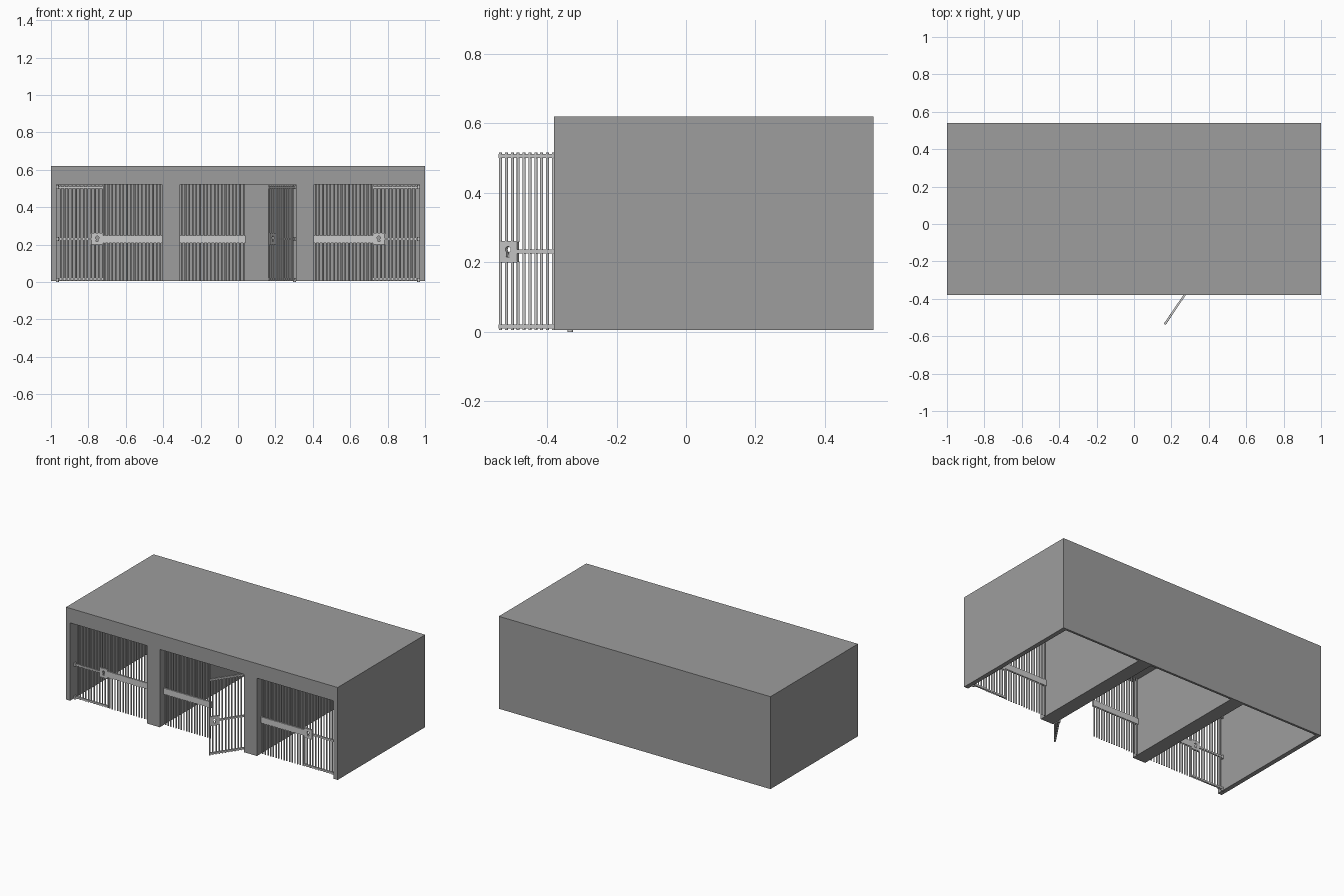
import bpy, bmesh, math
from mathutils import Matrix

if "Cube" in bpy.data.objects:
    bpy.data.objects.remove(bpy.data.objects["Cube"])

BAR_Y = -0.333      # plane of the bars
BAR_R = 0.0045

stone = bpy.data.materials.new("dark_stone")
stone.diffuse_color = (0.34, 0.34, 0.34, 1)
stone.use_nodes = True
stone.node_tree.nodes["Principled BSDF"].inputs["Base Color"].default_value = stone.diffuse_color


def add_box(bm, x, y, z):
    m = Matrix.Translation(((x[0] + x[1]) / 2, (y[0] + y[1]) / 2, (z[0] + z[1]) / 2)) \
        @ Matrix.Diagonal((x[1] - x[0], y[1] - y[0], z[1] - z[0], 1))
    bmesh.ops.create_cube(bm, size=1, matrix=m)


def add_rod(bm, x, y, z, r, n=10):
    bmesh.ops.create_cone(bm, cap_ends=True, segments=n, radius1=r, radius2=r, depth=z[1] - z[0],
                          matrix=Matrix.Translation((x, y, (z[0] + z[1]) / 2)))


def finish(bm, name, matrix=None, smooth=True):
    me = bpy.data.meshes.new(name)
    if matrix:
        bm.transform(matrix)
    bm.to_mesh(me)
    bm.free()
    ob = bpy.data.objects.new(name, me)
    bpy.context.collection.objects.link(ob)
    if smooth:
        for o in bpy.context.selected_objects:
            o.select_set(False)
        bpy.context.view_layer.objects.active = ob
        ob.select_set(True)
        bpy.ops.object.shade_smooth_by_angle(angle=math.radians(40))
    return ob


# Building block, with three cells cut out (open at front and bottom)
bm = bmesh.new()
add_box(bm, (-1, 1), (-0.38, 0.54), (0.005, 0.62))
block = finish(bm, "cell_block", smooth=False)
block.data.materials.append(stone)
bm = bmesh.new()
for span in ((-0.97, -0.405), (-0.31, 0.31), (0.405, 0.97)):
    add_box(bm, span, (-0.6, 0.525), (-0.2, 0.523))
cutter = finish(bm, "cell_cutter", smooth=False)
cutter.data.materials.append(stone)
cutter.hide_render = True
cutter.hide_viewport = True
mod = block.modifiers.new("cells", "BOOLEAN")
mod.object = cutter
mod.operation = "DIFFERENCE"
mod.solver = "EXACT"


# Fixed bar panel with a wide cross band
def bar_panel(name, x0, x1):
    bm = bmesh.new()
    n = round((x1 - x0) / 0.02)
    for i in range(n):
        add_rod(bm, x0 + (i + 0.5) * (x1 - x0) / n, BAR_Y, (0.005, 0.525), BAR_R)
    add_box(bm, (x0, x1), (BAR_Y - 0.006, BAR_Y + 0.006), (0.21, 0.25))
    finish(bm, name)


bar_panel("left_bars", -0.722, -0.405)
bar_panel("middle_bars", -0.31, 0.04)
bar_panel("right_bars", 0.405, 0.722)


# Square lock plate with a keyhole, as a filled 2D curve
def lock_plate_mesh(cx, cz, half, thick):
    cu = bpy.data.curves.new("lock_plate", "CURVE")
    cu.dimensions = "2D"
    cu.fill_mode = "BOTH"
    cu.extrude = thick / 2
    square = [(-half, -half), (half, -half), (half, half), (-half, half)]
    hole = [(0.009 * math.cos(math.radians(a)), 0.006 + 0.009 * math.sin(math.radians(a)))
            for a in range(-60, 241, 20)] + [(-0.006, -0.015), (0.006, -0.015)]
    for pts in (square, hole):
        sp = cu.splines.new("POLY")
        sp.points.add(len(pts) - 1)
        for p, (u, v) in zip(sp.points, pts):
            p.co = (u, v, 0, 1)
        sp.use_cyclic_u = True
    ob = bpy.data.objects.new("lock_plate_curve", cu)
    bpy.context.collection.objects.link(ob)
    bpy.context.view_layer.update()
    me = bpy.data.meshes.new_from_object(ob.evaluated_get(bpy.context.evaluated_depsgraph_get()))
    bpy.data.objects.remove(ob)
    me.transform(Matrix.Translation((cx, 0, cz)) @ Matrix.Rotation(math.pi / 2, 4, "X"))
    return me


# Barred door: hinge on the local origin, door runs along local +x
def door(name, hx, angle):
    place = Matrix.Translation((hx, BAR_Y, 0)) @ Matrix.Rotation(angle, 4, "Z")
    bm = bmesh.new()
    for i in range(12):
        u = 0.018 + i * 0.0204
        if 0.18 < u < 0.24:     # bars interrupted by the lock
            add_rod(bm, u, 0, (0.006, 0.202), BAR_R)
            add_rod(bm, u, 0, (0.258, 0.516), BAR_R)
        else:
            add_rod(bm, u, 0, (0.006, 0.516), BAR_R)
    for z, end in ((0.0155, 0.246), (0.231, 0.184), (0.5065, 0.246)):
        add_box(bm, (0, end), (-0.0055, 0.0055), (z - 0.0055, z + 0.0055))
    finish(bm, name, place)
    bm = bmesh.new()
    for z in (0.011, 0.231, 0.509):
        add_rod(bm, 0, 0, (z - 0.011, z + 0.011), 0.008, 12)
    finish(bm, name + "_hinges", place)
    bm = bmesh.new()
    bm.from_mesh(lock_plate_mesh(0.213, 0.231, 0.031, 0.012))
    bmesh.ops.remove_doubles(bm, verts=bm.verts, dist=1e-5)
    finish(bm, name + "_lock", place)


door("left_door", -0.966, 0)
door("right_door", 0.966, math.pi)
door("middle_door_open", 0.302, math.atan2(-0.205, -0.139))
